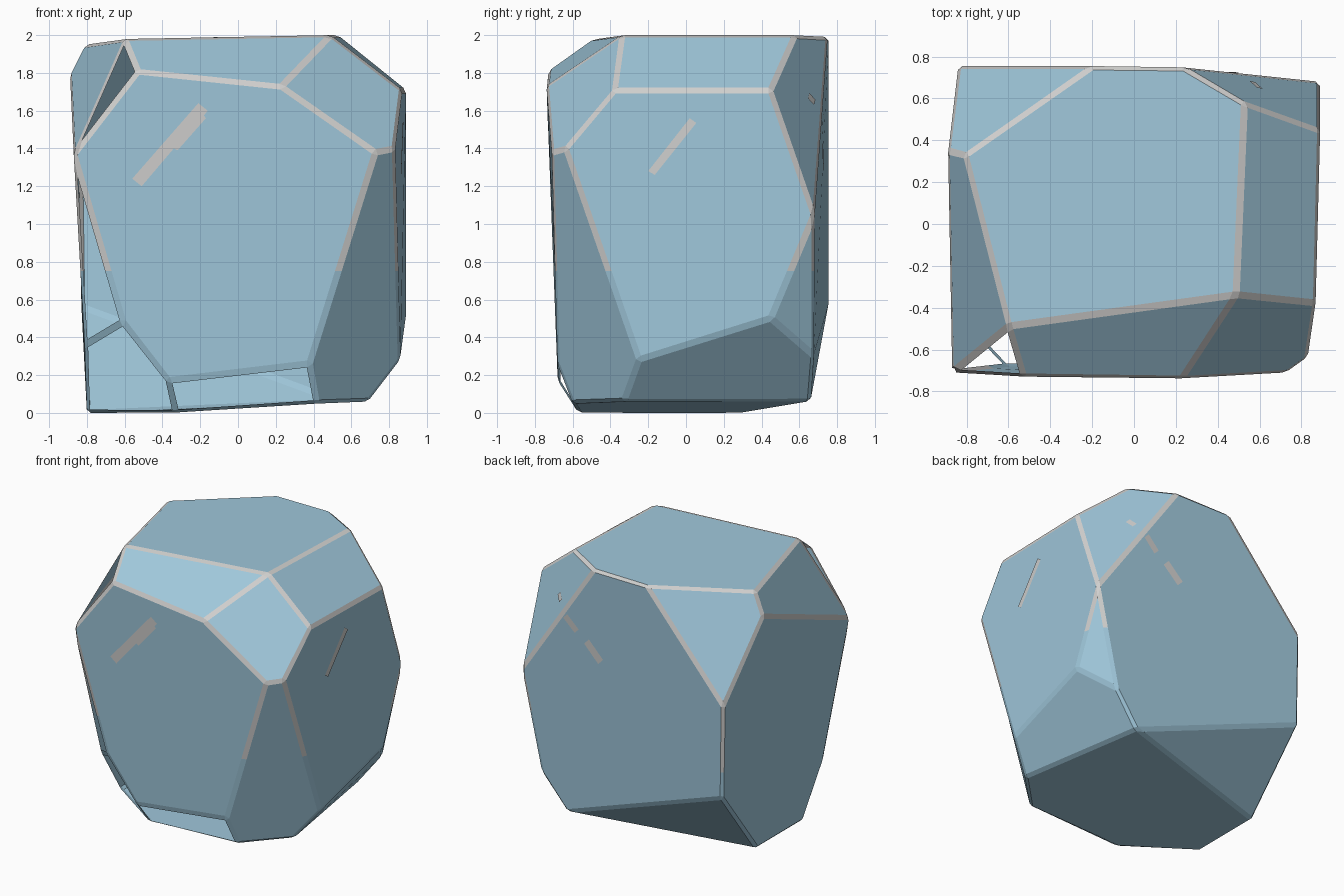
import bpy, bmesh
from mathutils import Vector
from mathutils.bvhtree import BVHTree

if "Cube" in bpy.data.objects:
    bpy.data.objects.remove(bpy.data.objects["Cube"])


def material(name, colour):
    m = bpy.data.materials.new(name)
    m.diffuse_color = (*colour, 1)
    m.use_nodes = True
    m.node_tree.nodes["Principled BSDF"].inputs["Base Color"].default_value = m.diffuse_color
    return m


STONE = material("blue_stone", (0.35, 0.575, 0.71))
WORN = material("pale_worn_edge", (0.63, 0.625, 0.615))


def add_object(name, bm, mats):
    mesh = bpy.data.meshes.new(name)
    bm.to_mesh(mesh)
    for m in mats:
        mesh.materials.append(m)
    ob = bpy.data.objects.new(name, mesh)
    bpy.context.collection.objects.link(ob)
    return ob


# Corners of the chiselled boulder
corner = {
    # top rim
    "a": (-.60, -.49, 1.98), "b": (.49, -.34, 2.0), "c": (.53, .58, 2.0),
    "d": (.24, .75, 1.99), "e": (-.20, .755, 1.99), "f": (-.81, .33, 1.95),
    # shoulders
    "g": (-.53, -.73, 1.81), "h": (.23, -.74, 1.73), "i": (.73, -.71, 1.38),
    "j": (.83, -.64, 1.40), "k": (.87, -.38, 1.71), "l": (.89, .45, 1.71),
    "m": (.89, .68, 1.05), "B": (-.84, .755, 1.25), "C": (-.89, .35, 1.79),
    "D": (-.87, -.71, 1.37),
    # lower chamfers
    "n": (.89, .45, .50), "o": (.86, -.25, .28), "p": (.72, .68, .30),
    "t": (.38, -.68, .26), "v": (-.37, -.68, .17), "w": (-.61, -.68, .48),
    "x": (-.81, -.47, .36), "A": (-.83, .755, .56),
    # base
    "q": (.53, .66, .06), "r": (.69, -.33, .06), "s": (.42, -.60, .05),
    "u": (-.33, -.57, 0), "y": (-.80, -.25, 0), "z": (-.80, .30, 0),
}
# Facets as corner loops: closed ones, then the open gaps at the front left
facets = ("abcdef abhg ghitvwD bhijk bklc klmnoj clmd jorsti onpqr mnp "
          "dmpqABe eBCf afCD CBAzyxD Azq zyusrq").split()
gaps = "agD Dwx wxyuv vust".split()

bm = bmesh.new()
vert = {k: bm.verts.new(co) for k, co in corner.items()}
for loop in facets + gaps:
    face = bm.faces.new([vert[k] for k in loop])
    face.material_index = 2 if loop in gaps else 0
bmesh.ops.recalc_face_normals(bm, faces=bm.faces[:])

# Chamfered edges, worn pale on the upper part only
bmesh.ops.bevel(bm, geom=bm.edges[:], offset=0.019, offset_type='OFFSET',
                segments=1, profile=0.5, affect='EDGES', material=1,
                clamp_overlap=True)
WEAR_Z = 0.75
strips = [f for f in bm.faces if f.material_index == 1]
edges = list({e for f in strips for e in f.edges})
verts = list({v for f in strips for v in f.verts})
bmesh.ops.bisect_plane(bm, geom=strips + edges + verts, dist=1e-5,
                       plane_co=(0, 0, WEAR_Z), plane_no=(0, 0, 1))
for f in bm.faces:
    if f.material_index == 1 and f.calc_center_median().z < WEAR_Z:
        f.material_index = 0
tree = BVHTree.FromBMesh(bm)
bmesh.ops.delete(bm, geom=[f for f in bm.faces if f.material_index == 2],
                 context='FACES')
add_object("boulder", bm, [STONE, WORN])
bm.free()


# Scratches: thin outlines laid onto the stone along a side direction
def scratch(name, outline, direction):
    d = Vector(direction)
    bm = bmesh.new()
    vs = []
    for h, z in outline:
        start = Vector((h, 0, z)) if d.y else Vector((0, h, z))
        hit, normal, _, _ = tree.ray_cast(start - d * 3, d)
        if hit:
            vs.append(bm.verts.new(hit + normal * 0.006))
    face = bm.faces.new(vs)
    face.normal_update()
    if face.normal.dot(d) > 0:
        face.normal_flip()
    add_object(name, bm, [WORN])
    bm.free()


def bar(cx, cz, length, width):
    """Slanted bar at 45 degrees"""
    a, b = length * 0.354, width * 0.354
    return [(cx - a - b, cz - a + b), (cx + a - b, cz + a + b),
            (cx + a + b, cz + a - b), (cx - a + b, cz - a - b)]


scratch("front_scratch", [(-.56, 1.24), (-.21, 1.64), (-.16, 1.60),
                          (-.18, 1.575), (-.17, 1.56), (-.32, 1.39),
                          (-.34, 1.40), (-.51, 1.20)], (0, 1, 0))
scratch("right_scratch", [(-.20, 1.28), (.02, 1.56), (.055, 1.535),
                          (-.165, 1.26)], (-1, 0, 0))
for n, (x, z, length, width) in enumerate([(.26, 1.36, .17, .06),
                                           (.45, 1.52, .13, .05),
                                           (.58, 1.66, .05, .04)]):
    scratch(f"back_scratch_{n + 1}", bar(x, z, length, width), (0, -1, 0))
